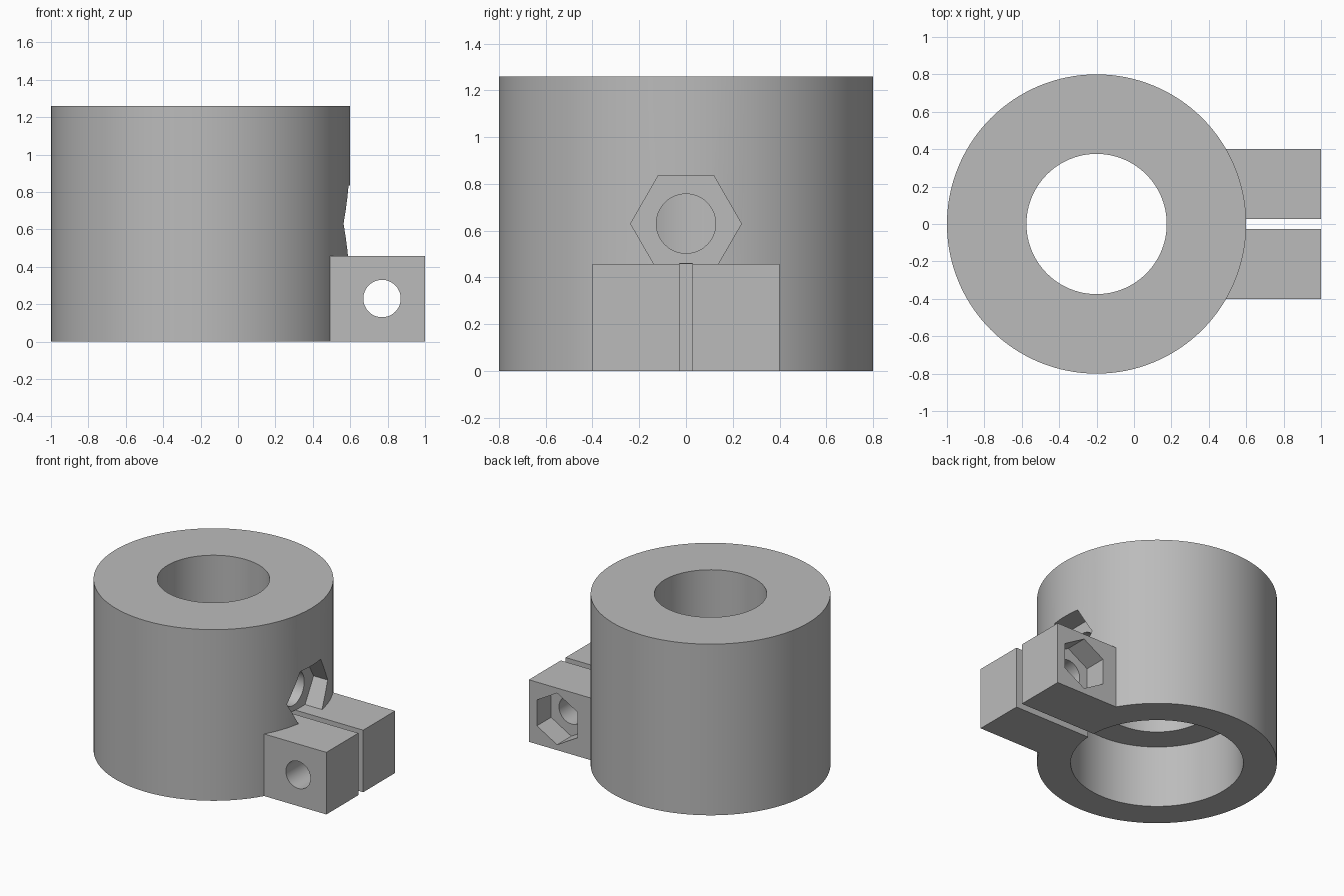
import bpy
import math

if "Cube" in bpy.data.objects:
    bpy.data.objects.remove(bpy.data.objects["Cube"], do_unlink=True)

AXIS_X = -0.2        # centre line of the round body
HEIGHT = 1.26
LUG_TOP = 0.457
BOLT = (0.77, 0.23)  # x and z of the clamp bolt

grey = bpy.data.materials.new("plain grey")
grey.use_nodes = True
colour = (0.5, 0.5, 0.5, 1)
grey.diffuse_color = colour
grey.node_tree.nodes["Principled BSDF"].inputs["Base Color"].default_value = colour


def prism(name, radius, start, end, sides=96):
    """Cylinder or prism running from one end point to the other along an axis."""
    centre = [(a + b) / 2 for a, b in zip(start, end)]
    spans = [abs(b - a) for a, b in zip(start, end)]
    turn = {0: (0, math.pi / 2, 0), 1: (math.pi / 2, 0, 0), 2: (0, 0, 0)}
    bpy.ops.mesh.primitive_cylinder_add(
        vertices=sides, radius=radius, depth=max(spans), location=centre,
        rotation=turn[spans.index(max(spans))])
    return finish(name)


def box(name, low, high):
    centre = [(a + b) / 2 for a, b in zip(low, high)]
    bpy.ops.mesh.primitive_cube_add(size=1, location=centre)
    bpy.context.object.scale = [b - a for a, b in zip(low, high)]
    return finish(name)


def finish(name):
    obj = bpy.context.object
    obj.name = name
    obj.data.materials.append(grey)
    bpy.ops.object.transform_apply(location=True, rotation=True, scale=True)
    return obj


def combine(target, tool, operation):
    mod = target.modifiers.new(tool.name, "BOOLEAN")
    mod.operation = operation
    mod.solver = "EXACT"
    mod.object = tool
    bpy.ops.object.select_all(action="DESELECT")
    target.select_set(True)
    bpy.context.view_layer.objects.active = target
    bpy.ops.object.modifier_apply(modifier=mod.name)
    bpy.data.objects.remove(tool, do_unlink=True)


# Round body with its through bore
clamp = prism("clamp_collar", 0.8, (AXIS_X, 0, 0), (AXIS_X, 0, HEIGHT), 128)
combine(clamp, prism("bore", 0.375, (AXIS_X, 0, -0.2), (AXIS_X, 0, 1.5)), "DIFFERENCE")

# Set screw: hexagonal pocket (points up) and round hole into the bore
combine(clamp, prism("side_nut_pocket", 0.237, (0.45, 0, 0.63), (0.9, 0, 0.63), 6), "DIFFERENCE")
combine(clamp, prism("side_screw_hole", 0.127, (-0.2, 0, 0.63), (0.8, 0, 0.63), 48), "DIFFERENCE")

# Clamp lugs, added as one block and then split by the slit
combine(clamp, box("lugs", (0.4, -0.4, 0), (1, 0.4, LUG_TOP)), "UNION")
combine(clamp, prism("counterbore", 0.576, (AXIS_X, 0, -0.3), (AXIS_X, 0, LUG_TOP)), "DIFFERENCE")
combine(clamp, box("slit", (0.35, -0.028, -0.1), (1.1, 0.028, 0.46)), "DIFFERENCE")

# Clamp bolt hole, with a hexagonal nut pocket at the back
bx, bz = BOLT
combine(clamp, prism("bolt_hole", 0.1, (bx, -0.6, bz), (bx, 0.6, bz), 48), "DIFFERENCE")
combine(clamp, prism("bolt_nut_pocket", 0.19, (bx, 0.235, bz), (bx, 0.7, bz), 6), "DIFFERENCE")

bpy.ops.object.shade_smooth_by_angle(angle=math.radians(25))
